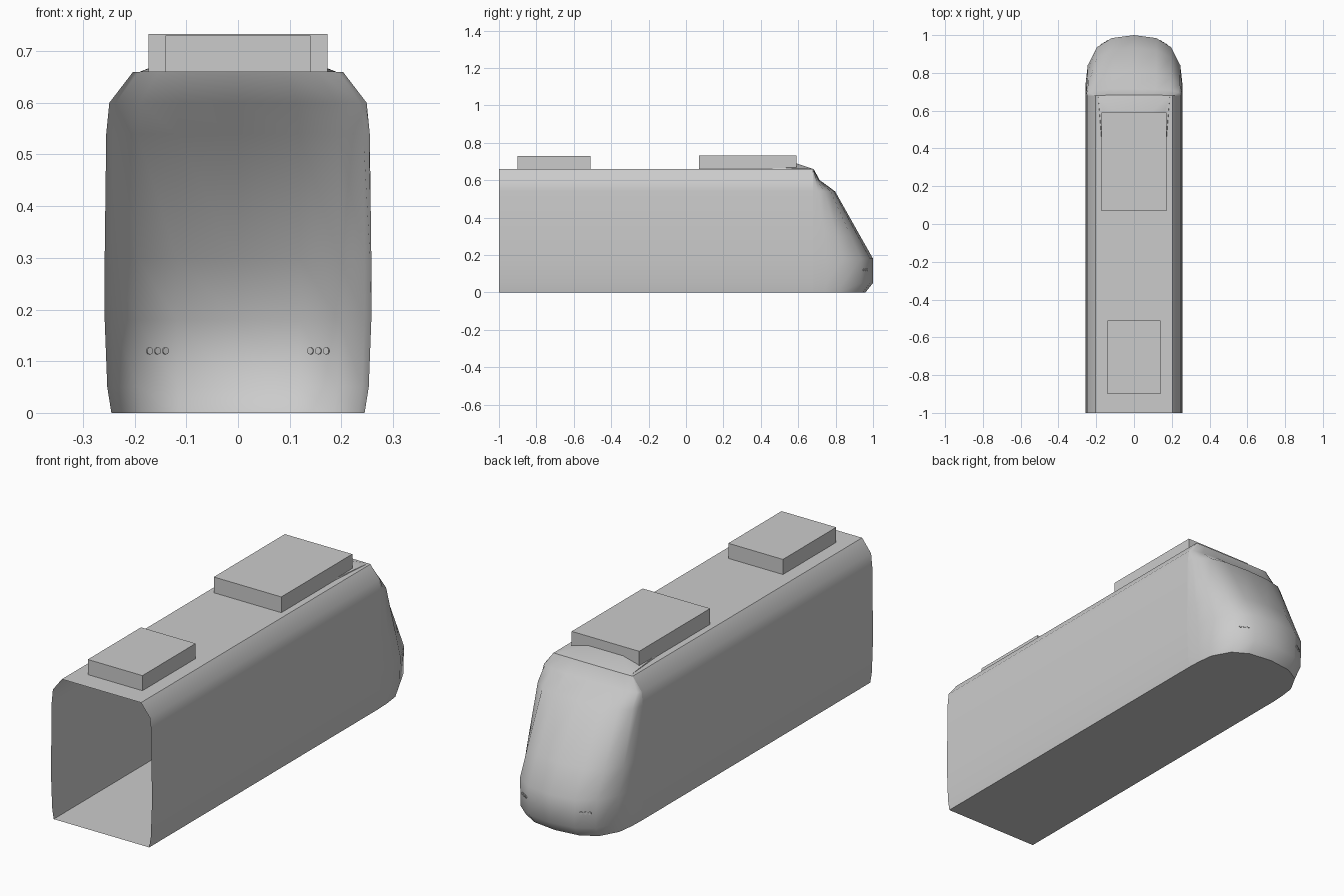
import bpy, bmesh, math
from mathutils import Vector

if "Cube" in bpy.data.objects:
    bpy.data.objects.remove(bpy.data.objects["Cube"])

grey = bpy.data.materials.new("plain_grey")
grey.use_nodes = True
grey.diffuse_color = (0.6, 0.6, 0.6, 1)
grey.node_tree.nodes["Principled BSDF"].inputs["Base Color"].default_value = (0.6, 0.6, 0.6, 1)

JOINT = 0.68   # where the carriage meets the nose
ROOF = 0.66


def finish(name, bm, smooth=None):
    bmesh.ops.recalc_face_normals(bm, faces=bm.faces)
    mesh = bpy.data.meshes.new(name)
    bm.to_mesh(mesh)
    bm.free()
    mesh.materials.append(grey)
    obj = bpy.data.objects.new(name, mesh)
    bpy.context.collection.objects.link(obj)
    if smooth:
        bpy.ops.object.select_all(action='DESELECT')
        obj.select_set(True)
        bpy.context.view_layer.objects.active = obj
        bpy.ops.object.shade_smooth_by_angle(angle=math.radians(smooth))
    return obj


def loft(bm, rings, closed):
    """Skin neighbouring rings with quads."""
    verts = [[bm.verts.new(p) for p in ring] for ring in rings]
    for a, b in zip(verts, verts[1:]):
        n = len(a)
        for i in range(n if closed else n - 1):
            j = (i + 1) % n
            bm.faces.new((a[i], a[j], b[j], b[i]))
    return verts


# Levels: height, half width, nose tip
levels = [(0, 0.245, 0.96), (0.05, 0.253, 1.0), (0.18, 0.258, 1.0),
          (0.30, 0.258, 0.932), (0.54, 0.255, 0.797), (0.60, 0.249, 0.715),
          (ROOF, 0.203, 0.682)]

# Carriage: open-ended tube including its floor
section = [(w, z) for z, w, t in levels]
section += [(-w, z) for w, z in reversed(section)]
bm = bmesh.new()
loft(bm, [[(x, y, z) for x, z in section] for y in (-1, JOINT)], True)
finish("carriage_shell", bm, 46)

# Nose: rounded plan outline lofted up the levels
plan = [(1, 0), (0.99, 0.22), (0.95, 0.5), (0.76, 0.8), (0.46, 0.95), (0, 1)]
plan += [(-x, y) for x, y in reversed(plan[:-1])]


def ring(z, w, tip):
    return [Vector((x * w, JOINT + y * (tip - JOINT), z)) for x, y in plan]


bm = bmesh.new()
rows = loft(bm, [ring(*lv) for lv in levels], False)
bm.faces.new(rows[0])
bm.faces.new(rows[-1])
finish("nose", bm, 50)


# Roof equipment boxes
def box(name, half_w, y0, y1, top):
    bm = bmesh.new()
    bmesh.ops.create_cube(bm, size=1)
    for v in bm.verts:
        v.co = (v.co.x * 2 * half_w, (y0 + y1) / 2 + v.co.y * (y1 - y0),
                (ROOF + top) / 2 + v.co.z * (top - ROOF))
    finish(name, bm)


box("front_roof_unit", 0.173, 0.07, 0.59, 0.733)
box("rear_roof_unit", 0.14, -0.90, -0.51, 0.73)

# Low fairing ahead of the larger roof unit
bm = bmesh.new()
for s in (-1, 1):
    for x, y, z in ((0.19, JOINT, ROOF), (0.17, 0.42, ROOF), (0.17, 0.45, 0.667),
                    (0.16, 0.59, 0.672), (0.09, 0.59, 0.69)):
        bm.verts.new((s * x, y, z))
bmesh.ops.convex_hull(bm, input=bm.verts)
finish("roof_fairing", bm, 30)

# Three small lamps on each side of the nose
for side, label in ((1, "left"), (-1, "right")):
    bm = bmesh.new()
    a = Vector((0.76 * 0.256, JOINT + 0.8 * 0.32, 0.12))
    b = Vector((0.46 * 0.256, JOINT + 0.95 * 0.32, 0.12))
    normal = Vector((a.y - b.y, b.x - a.x, 0)).normalized()
    if normal.y < 0:
        normal = -normal
    turn = normal.to_track_quat('Z', 'Y').to_matrix().to_4x4()
    for k in (0.3, 0.5, 0.7):
        made = bmesh.ops.create_cone(bm, cap_ends=True, segments=10, radius1=0.007,
                                     radius2=0.007, depth=0.006)["verts"]
        bmesh.ops.transform(bm, matrix=turn, verts=made)
        for v in made:
            v.co += a.lerp(b, k)
            v.co.x *= side
    finish(label + "_lamps", bm)
